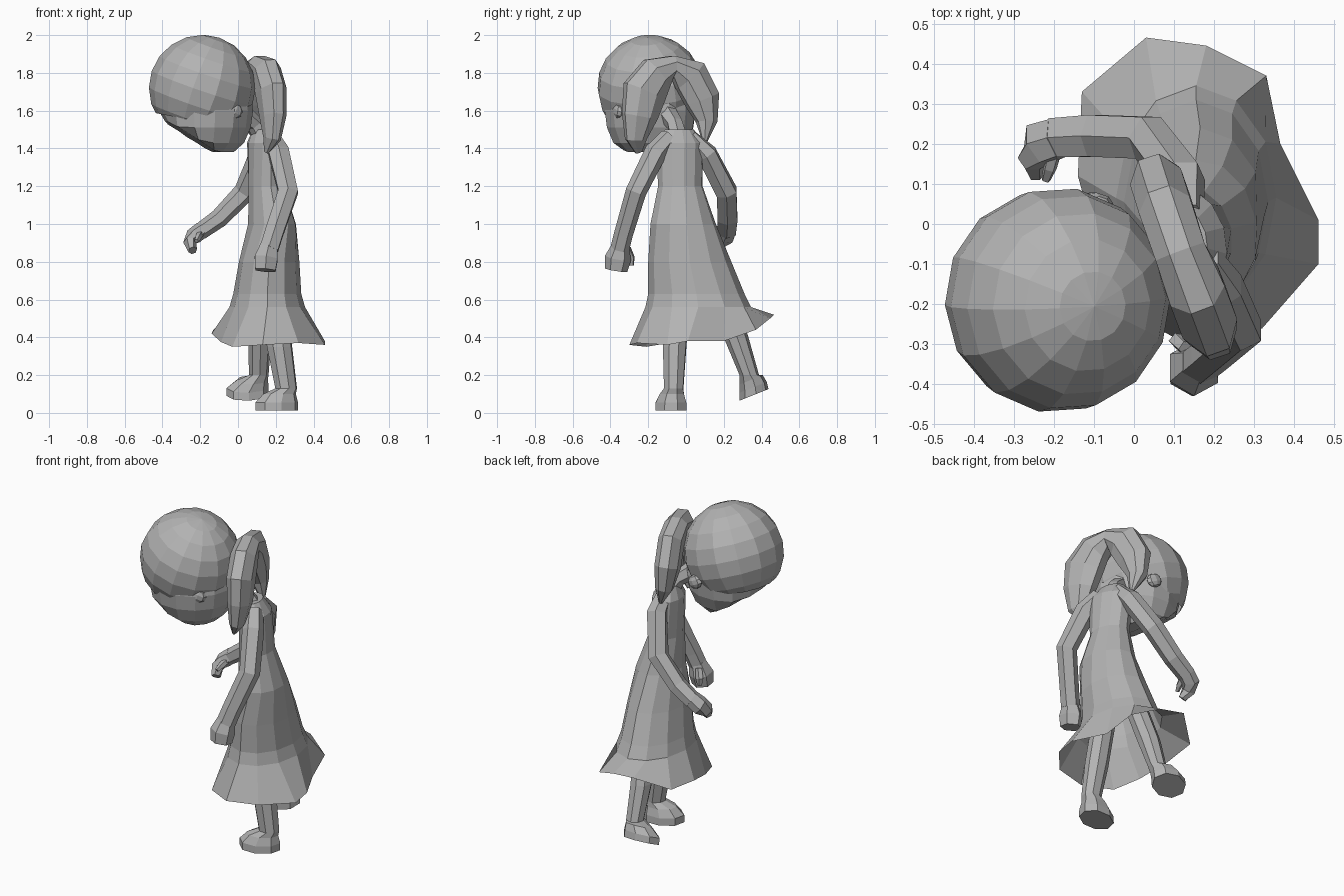
import bpy, bmesh, math
from mathutils import Vector, Matrix

cube = bpy.data.objects.get("Cube")
if cube:
    bpy.data.objects.remove(cube, do_unlink=True)

grey = bpy.data.materials.new("plain_grey")
grey.use_nodes = True
GREY = (0.45, 0.45, 0.45, 1)
grey.diffuse_color = GREY
grey.node_tree.nodes["Principled BSDF"].inputs["Base Color"].default_value = GREY


def finish(name, bm):
    bmesh.ops.recalc_face_normals(bm, faces=bm.faces)
    mesh = bpy.data.meshes.new(name)
    bm.to_mesh(mesh)
    bm.free()
    mesh.materials.append(grey)
    obj = bpy.data.objects.new(name, mesh)
    bpy.context.collection.objects.link(obj)
    return obj


def skin(name, rings, cap_end=True):
    """Bridge rings of points into a skin."""
    bm = bmesh.new()
    loops = [[bm.verts.new(p) for p in ring] for ring in rings]
    n = len(loops[0])
    for a, b in zip(loops, loops[1:]):
        for i in range(n):
            j = (i + 1) % n
            bm.faces.new((a[i], a[j], b[j], b[i]))
    bm.faces.new(loops[0])
    if cap_end:
        bm.faces.new(loops[-1])
    return finish(name, bm)


def flat_ring(x, y, z, rx, ry, sides, turn=0.0, slope=0.0):
    """Horizontal ellipse; slope lifts it along y."""
    pts = []
    for i in range(sides):
        a = math.tau * i / sides
        p = Matrix.Rotation(turn, 3, 'Z') @ Vector((rx * math.cos(a), ry * math.sin(a), 0))
        pts.append(Vector((x, y, z + slope * p.y)) + p)
    return pts


def tube(name, path, sides, side_axis):
    """Tube along (point, width, depth) entries; width runs along side_axis."""
    pts = [Vector(p) for p, _, _ in path]
    rings = []
    for k, (_, w, d) in enumerate(path):
        t = (pts[min(k + 1, len(pts) - 1)] - pts[max(k - 1, 0)]).normalized()
        u = Vector(side_axis)
        u = (u - t * u.dot(t)).normalized()
        v = t.cross(u)
        rings.append([pts[k] + u * w * math.cos(a) + v * d * math.sin(a)
                      for a in (math.tau * (i + 0.5) / sides for i in range(sides))])
    return skin(name, rings)


def ball(name, centre, size, u=12, v=8, turn=(0, 0, 0), shape=None, cut=None):
    bm = bmesh.new()
    bmesh.ops.create_uvsphere(bm, u_segments=u, v_segments=v, radius=1)
    rot = Matrix.Rotation(turn[2], 3, 'Z') @ Matrix.Rotation(turn[1], 3, 'Y') @ Matrix.Rotation(turn[0], 3, 'X')
    for p in bm.verts:
        p.co = rot @ Vector([c * s for c, s in zip(p.co, size)]) + Vector(centre)
        if shape:
            shape(p.co)
    if cut:
        geom = bm.verts[:] + bm.edges[:] + bm.faces[:]
        bmesh.ops.bisect_plane(bm, geom=geom, plane_co=cut[0], plane_no=cut[1], clear_inner=True)
    return finish(name, bm)


# Dress: a leaning, slightly turned bodice and skirt, ending in a swept, open hem
DRESS = [
    (.13, -.035, 1.50, .05, .08), (.14, -.035, 1.43, .088, .13), (.15, -.03, 1.2, .095, .12),
    (.18, -.015, 1.0, .128, .175), (.165, .02, .8, .16, .22), (.155, .055, .63, .18, .255),
    (.155, .065, .56, .2, .28)]
DRESS_TURN = [.3, .3, .2, .15, 0, 0, 0]
HEM = [
    (.46, .01, .38), (.365, .2, .38), (.33, .37, .44), (.18, .445, .5), (.03, .465, .52), (-.13, .33, .44),
    (-.14, .12, .42), (-.09, -.06, .375), (-.03, -.21, .35), (.13, -.3, .36), (.32, -.26, .37), (.46, -.1, .36)]
skin("dress", [flat_ring(*r, 12, turn) for r, turn in zip(DRESS, DRESS_TURN)] + [HEM], cap_end=False)

# Legs, each running down into a flat-soled foot
LEFT_LEG = [
    (.19, -.04, .6, .07, .065), (.22, -.06, .35, .07, .065), (.255, -.065, .13, .06, .054),
    (.22, -.075, .1, .09, .067), (.205, -.08, .055, .118, .084), (.205, -.08, .012, .118, .086)]
RIGHT_LEG = [
    (.14, .2, .6, .065, .065), (.115, .265, .4, .062, .066), (.11, .335, .2, .052, .052),
    (.075, .345, .175, .084, .062), (.05, .355, .135, .112, .073), (.05, .36, .095, .112, .077)]
for name, rows, turn, slope in (("left_leg", LEFT_LEG, .3, 0), ("right_leg", RIGHT_LEG, .1, .4)):
    skin(name, [flat_ring(*r, 8, turn, slope if k > 2 else 0) for k, r in enumerate(rows)])

# Arms with bent elbows
tube("left_arm", [((.17, -.09, 1.46), .05, .05), ((.215, -.16, 1.38), .062, .06),
                  ((.265, -.265, 1.17), .06, .055), ((.19, -.33, .95), .056, .05),
                  ((.165, -.35, .87), .056, .05)], 6, (1, 0, 0))
tube("right_arm", [((.13, .02, 1.46), .045, .045), ((.12, .11, 1.37), .06, .06),
                   ((.035, .215, 1.17), .062, .057), ((-.1, .22, 1.03), .06, .05),
                   ((-.2, .215, .96), .056, .045)], 6, (0, 1, 0))

# Hands: a mitten palm, curled fingers and a thumb
tube("left_palm", [((.165, -.345, .89), .05, .045), ((.15, -.36, .82), .07, .07),
                   ((.145, -.37, .755), .062, .06)], 6, (1, 0, 0))
tube("left_thumb", [((.13, -.31, .87), .02, .02), ((.11, -.29, .82), .024, .02),
                    ((.11, -.29, .78), .014, .014)], 5, (1, 0, 0))
tube("right_palm", [((-.19, .215, .97), .055, .045), ((-.235, .2, .935), .06, .045),
                    ((-.255, .165, .9), .045, .035), ((-.24, .13, .86), .03, .024)], 6, (0, 1, 0))
tube("right_thumb", [((-.2, .18, .95), .02, .02), ((-.21, .14, .93), .02, .018),
                     ((-.22, .11, .91), .012, .012)], 5, (0, 0, 1))

# Neck
tube("neck", [((.13, -.04, 1.46), .05, .05), ((.09, -.06, 1.53), .045, .045),
              ((0, -.11, 1.6), .055, .055)], 6, (0, 1, 0))


# Head: tilted face under a rounded hair cap
def face_shape(p):
    normal = Vector((-.53, -.06, -.84)).normalized()
    over = (p - Vector((-.29, -.24, 1.487))).dot(normal)
    if over > 0:
        p -= normal * over
    p.z = max(p.z, 1.38)


ball("face", (-.17, -.19, 1.6), (.25, .245, .29), 14, 10, (0, 0, .2), face_shape)
ball("hair_cap", (-.19, -.19, 1.72), (.282, .282, .282), 14, 10, (.15, .3, .3),
     cut=((-.3, -.2, 1.56), (.2, 0, 1)))
ball("left_ear", (-.02, -.36, 1.6), (.05, .025, .04), 8, 5, (0, .4, .4))
ball("right_ear", (-.1, .055, 1.6), (.05, .025, .04), 8, 5, (0, .4, -.1))

# Back hair: one thick arch over the crown, tapering into a lock on each side
tube("back_hair", [((.15, -.25, 1.38), .012, .02), ((.18, -.265, 1.45), .045, .06),
                   ((.185, -.245, 1.57), .068, .1), ((.175, -.22, 1.7), .078, .125),
                   ((.15, -.155, 1.795), .078, .105), ((.115, -.07, 1.835), .07, .06),
                   ((.085, .02, 1.785), .072, .105), ((.065, .085, 1.66), .072, .1),
                   ((.07, .11, 1.54), .052, .058), ((.1, .1, 1.44), .012, .015)], 8, (1, .35, 0))
